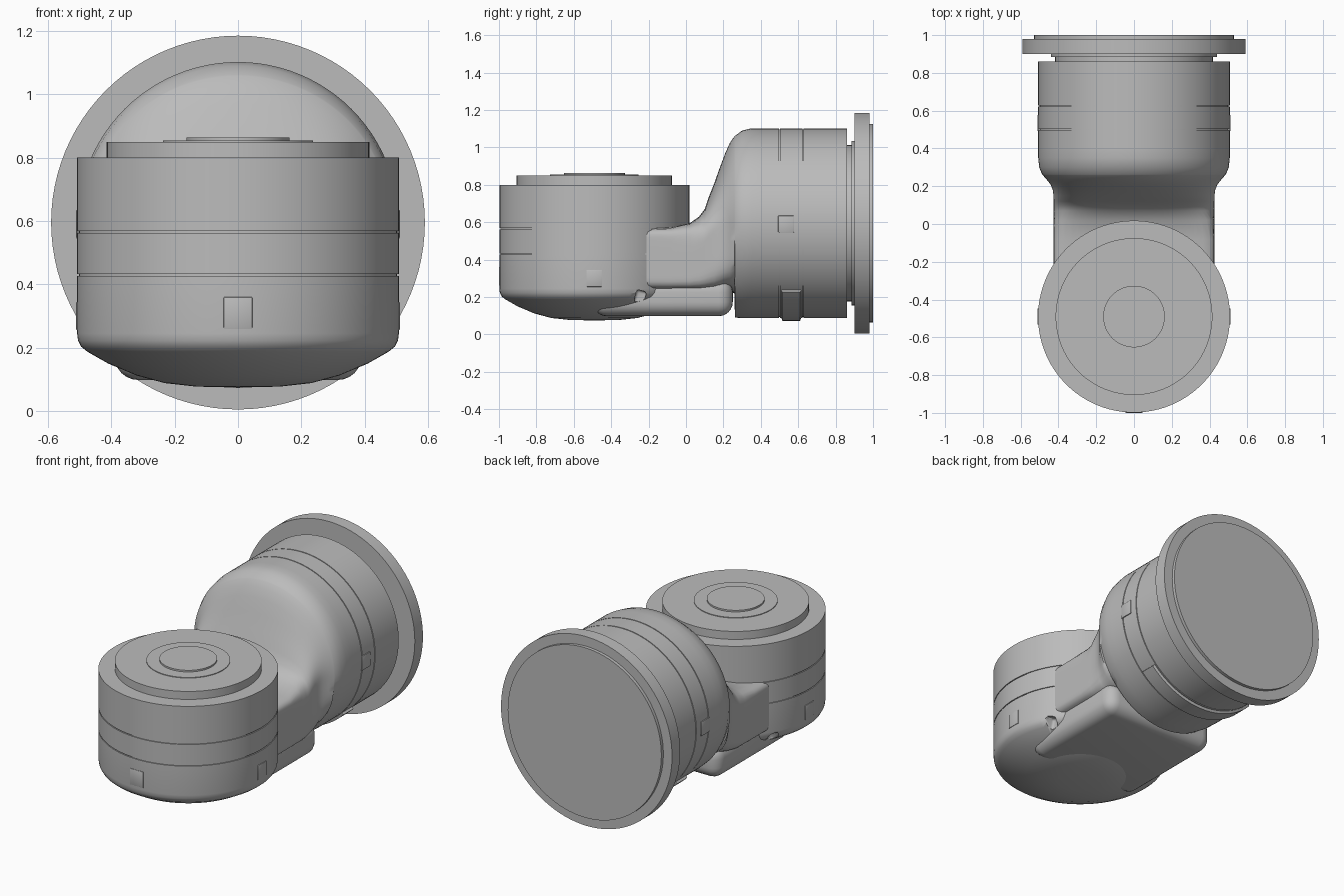
import bpy, bmesh, math
from math import radians, cos, sin, pi
from mathutils import Matrix, Vector

if "Cube" in bpy.data.objects:
    bpy.data.objects.remove(bpy.data.objects["Cube"])

GREY = (0.5, 0.5, 0.5, 1)
mat = bpy.data.materials.new("satin grey")
mat.use_nodes = True
mat.diffuse_color = GREY
mat.node_tree.nodes["Principled BSDF"].inputs["Base Color"].default_value = GREY

# Axis frames: upright front drum, and rear drum lying along +y
UPRIGHT = Matrix.Translation((0, -0.49, 0))
LYING = Matrix.Translation((0, 0, 0.595)) @ Matrix.Rotation(radians(-90), 4, 'X')


def finish(name, bm, angle=30):
    bmesh.ops.remove_doubles(bm, verts=bm.verts, dist=0.0002)
    bmesh.ops.recalc_face_normals(bm, faces=bm.faces)
    me = bpy.data.meshes.new(name)
    bm.to_mesh(me)
    bm.free()
    me.materials.append(mat)
    ob = bpy.data.objects.new(name, me)
    bpy.context.collection.objects.link(ob)
    bpy.ops.object.select_all(action='DESELECT')
    ob.select_set(True)
    bpy.context.view_layer.objects.active = ob
    bpy.ops.object.shade_smooth_by_angle(angle=radians(angle))
    return ob


def lathe(name, profile, frame, steps=96):
    """Turn (radius, height) points around the frame's z axis."""
    bm = bmesh.new()
    vs = [bm.verts.new((r, 0, h)) for r, h in profile]
    es = [bm.edges.new(p) for p in zip(vs, vs[1:])]
    bmesh.ops.spin(bm, geom=vs + es, cent=(0, 0, 0), axis=(0, 0, 1),
                   angle=2 * pi, steps=steps, use_merge=True)
    bm.transform(frame)
    return finish(name, bm)


def box(name, lo, hi, bevel, segments=4, tilt=0):
    lo, hi = Vector(lo), Vector(hi)
    bm = bmesh.new()
    bmesh.ops.create_cube(bm, size=1)
    bm.transform(Matrix.Diagonal((*(hi - lo), 1)))
    bmesh.ops.bevel(bm, geom=bm.edges[:], offset=bevel, segments=segments,
                    profile=0.5, affect='EDGES')
    bm.transform(Matrix.Translation((lo + hi) / 2) @ Matrix.Rotation(tilt, 4, 'X'))
    return finish(name, bm)


def groove(r, h, depth=0.006, half=0.003):
    return [(r, h - half), (r - depth, h - half), (r - depth, h + half), (r, h + half)]


# Front drum: dished base, two seams, stepped lid
R = 0.508
front_drum = lathe("front_drum", [
    (0, 0.075), (0.13, 0.077), (0.23, 0.088), (0.32, 0.112), (0.41, 0.15),
    (0.475, 0.187), (0.495, 0.203), (0.505, 0.222), (R, 0.245),
    *groove(R, 0.43), *groove(R, 0.565), (R, 0.80), (0, 0.80)], UPRIGHT)
lathe("front_lid", [(0, 0.79), (0.415, 0.79), (0.415, 0.85), (0, 0.85)], UPRIGHT)
lathe("lid_ring", [(0, 0.845), (0.237, 0.845), (0.237, 0.854), (0, 0.854)], UPRIGHT)
lathe("lid_button", [(0, 0.85), (0.163, 0.85), (0.163, 0.864), (0, 0.864)], UPRIGHT)

# Small pockets low on both sides of the front drum
for side in (-1, 1):
    cutter = box("pocket_cutter", (side * 0.46 - 0.07, -0.272, 0.165),
                 (side * 0.46 + 0.07, -0.218, 0.235), 0.015, 3, radians(-15))
    mod = front_drum.modifiers.new("pocket", 'BOOLEAN')
    mod.operation = 'DIFFERENCE'
    mod.object = cutter
    bpy.context.view_layer.objects.active = front_drum
    bpy.ops.object.modifier_apply(modifier=mod.name)
    bpy.data.objects.remove(cutter)

# Rear drum, neck, mounting flange and end plate
Q = 0.507
lathe("rear_drum", [(0, 0.40), (Q, 0.40), *groove(Q, 0.50), *groove(Q, 0.625),
                    (Q, 0.86), (0, 0.86)], LYING)
lathe("rear_neck", [(0, 0.85), (0.418, 0.85), (0.418, 0.885), (0.44, 0.885),
                    (0.44, 0.91), (0, 0.91)], LYING)
lathe("mounting_flange", [(0, 0.90), (0.59, 0.90), (0.59, 0.98), (0, 0.98)], LYING)
lathe("end_plate", [(0, 0.97), (0.53, 0.97), (0.53, 1.0), (0, 1.0)], LYING)

# Elbow: flat arm that swells into the round rear drum
# y, half width, centre z, top z, bottom z, top exponent, bottom exponent
SECTIONS = [
    (-0.22, 0.425, 0.42, 0.570, 0.24, 12, 12),
    (-0.08, 0.425, 0.42, 0.572, 0.24, 12, 12),
    (0.02, 0.425, 0.43, 0.595, 0.24, 7, 12),
    (0.07, 0.425, 0.46, 0.630, 0.24, 4, 12),
    (0.10, 0.425, 0.49, 0.670, 0.24, 3, 11),
    (0.12, 0.425, 0.52, 0.730, 0.24, 2.5, 10),
    (0.15, 0.426, 0.55, 0.805, 0.24, 2.2, 9),
    (0.18, 0.430, 0.57, 0.890, 0.24, 2.1, 7),
    (0.21, 0.442, 0.59, 0.970, 0.24, 2, 5),
    (0.235, 0.462, 0.595, 1.025, 0.23, 2, 4),
    (0.258, 0.482, 0.595, 1.058, 0.22, 2, 3),
    (0.262, 0.486, 0.595, 1.062, 0.09, 2, 2),
    (0.30, 0.502, 0.595, 1.090, 0.088, 2, 2),
    (0.35, 0.507, 0.595, 1.102, 0.088, 2, 2),
    (0.40, 0.507, 0.595, 1.102, 0.088, 2, 2)]


def section(y, half, mid, top, bottom, n_top, n_bottom, count=96):
    for i in range(count):
        a = 2 * pi * i / count
        c, s = cos(a), sin(a)
        n, h = (n_top, top - mid) if s >= 0 else (n_bottom, mid - bottom)
        k = (abs(c) ** n + abs(s) ** n) ** (-1 / n)
        yield (half * c * k, y, mid + h * s * k)


bm = bmesh.new()
rings = [[bm.verts.new(p) for p in section(*row)] for row in SECTIONS]
for a, b in zip(rings, rings[1:]):
    for i in range(len(a)):
        j = (i + 1) % len(a)
        bm.faces.new((a[i], a[j], b[j], b[i]))
bm.faces.new(rings[0])
bm.faces.new(rings[-1])
finish("elbow", bm, 40)

# Rounded underside of the arm
box("arm_underside", (-0.39, -0.50, 0.098), (0.39, 0.25, 0.30), 0.075, 6)

# Curved latch wrapped under the rear drum
bm = bmesh.new()
arc = []
for i in range(25):
    a = radians(-135 + 90 * i / 24)
    arc.append([bm.verts.new((r * cos(a), y, 0.595 + r * sin(a)))
                for r, y in ((0.495, 0.505), (0.522, 0.515), (0.522, 0.61), (0.495, 0.62))])
for a, b in zip(arc, arc[1:]):
    for i in range(4):
        j = (i + 1) % 4
        bm.faces.new((a[i], a[j], b[j], b[i]))
bm.faces.new(arc[0])
bm.faces.new(arc[-1])
finish("rear_latch", bm)

# Faint raised pads on the drum walls
box("front_pad", (-0.045, -1.0, 0.26), (0.045, -0.992, 0.36), 0.003, 2)
for side, label in ((1, "left"), (-1, "right")):
    for part, y, z, outer in (("front", -0.49, 0.30, 0.511), ("rear", 0.535, 0.59, 0.511)):
        x0, x1 = sorted((side * outer, side * (outer - 0.008)))
        box(f"{label}_{part}_pad", (x0, y - 0.042, z - 0.045),
            (x1, y + 0.042, z + 0.045), 0.003, 2)
